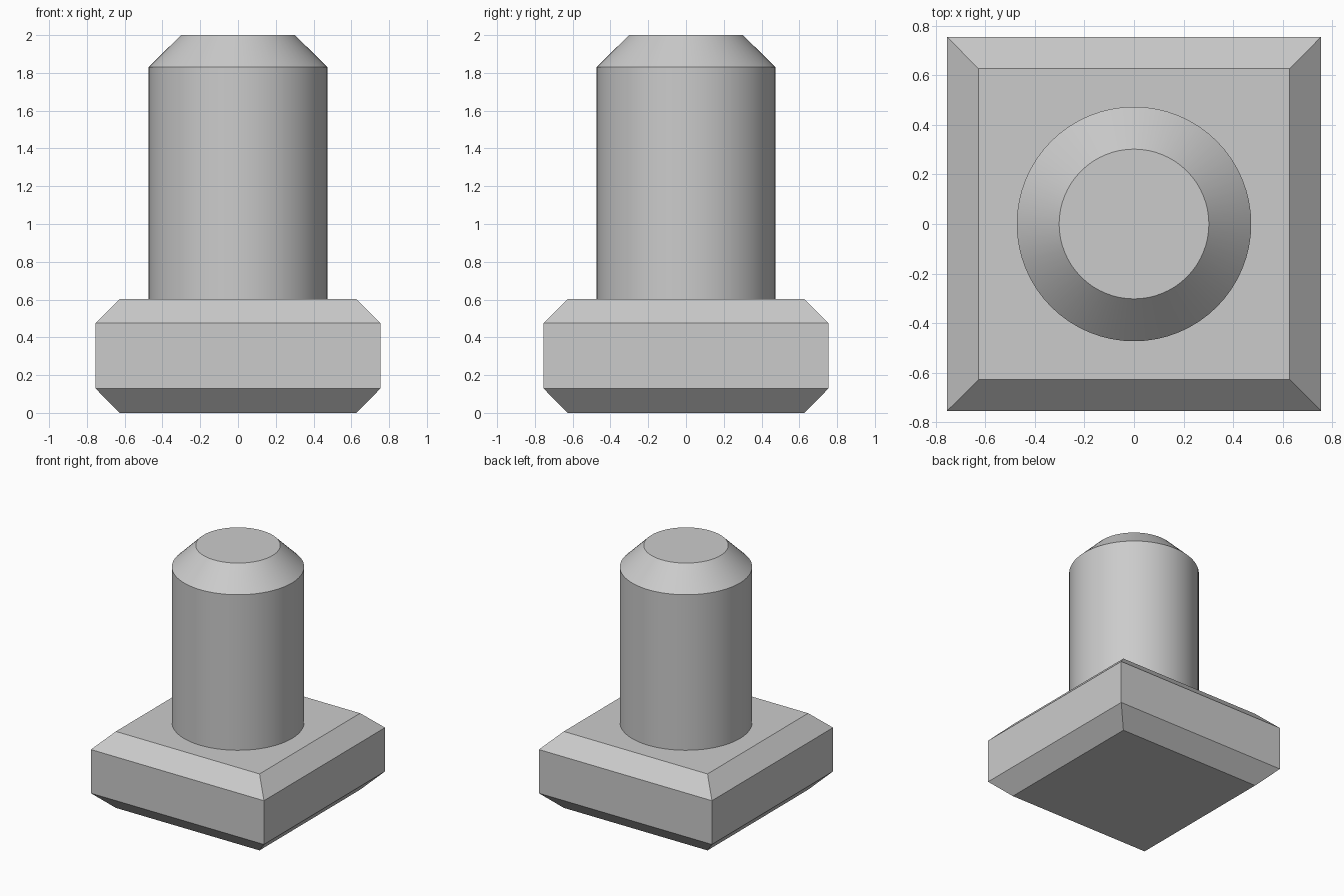
import bpy, bmesh, math

cube = bpy.data.objects.get("Cube")
if cube:
    bpy.data.objects.remove(cube, do_unlink=True)

grey = bpy.data.materials.new("plain_grey")
grey.use_nodes = True
COLOUR = (0.6, 0.6, 0.6, 1)
grey.diffuse_color = COLOUR
grey.node_tree.nodes["Principled BSDF"].inputs["Base Color"].default_value = COLOUR


def lofted(name, profile, sides, turn=0.0):
    """Stack regular rings from (radius, height) pairs and cap both ends."""
    bm = bmesh.new()
    rings = []
    for radius, z in profile:
        angles = [turn + 2 * math.pi * i / sides for i in range(sides)]
        rings.append([bm.verts.new((radius * math.cos(a), radius * math.sin(a), z))
                      for a in angles])
    for low, high in zip(rings, rings[1:]):
        for i in range(sides):
            j = (i + 1) % sides
            bm.faces.new((low[i], low[j], high[j], high[i]))
    bm.faces.new(rings[0][::-1])
    bm.faces.new(rings[-1])
    mesh = bpy.data.meshes.new(name)
    bm.to_mesh(mesh)
    bm.free()
    mesh.materials.append(grey)
    obj = bpy.data.objects.new(name, mesh)
    bpy.context.collection.objects.link(obj)
    return obj


# Square head, chamfered above and below
DIAG = math.sqrt(2)
lofted("square_head",
       [(0.627 * DIAG, 0), (0.755 * DIAG, 0.13), (0.755 * DIAG, 0.475), (0.627 * DIAG, 0.603)],
       4, math.pi / 4)

# Round shaft with a tapered tip
shaft = lofted("round_shaft", [(0.473, 0.603), (0.473, 1.83), (0.302, 2)], 64)
bpy.ops.object.select_all(action="DESELECT")
shaft.select_set(True)
bpy.context.view_layer.objects.active = shaft
bpy.ops.object.shade_smooth_by_angle(angle=math.radians(30))
